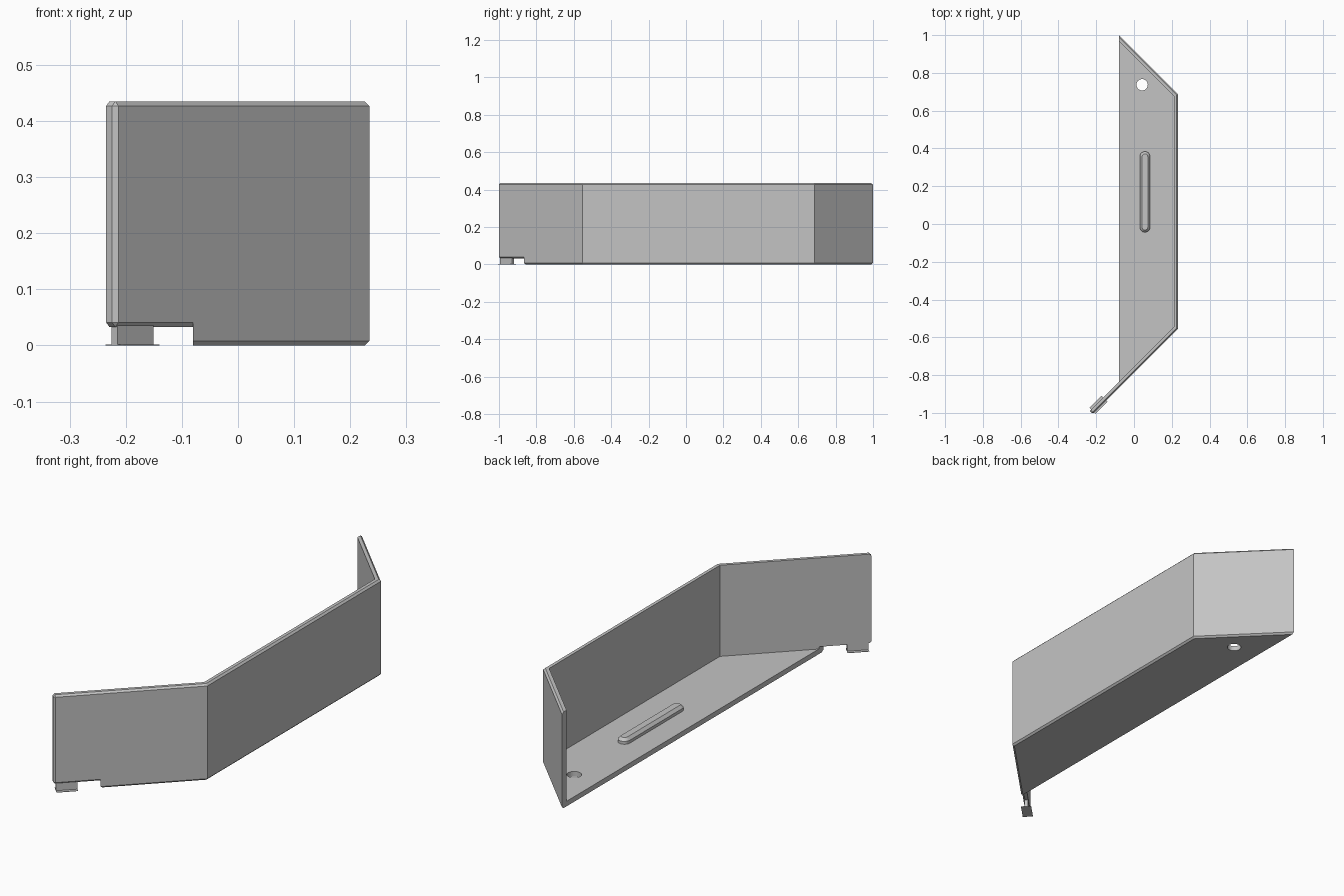
import bpy, bmesh, math
from mathutils import Vector, Matrix

cube = bpy.data.objects.get("Cube")
if cube:
    bpy.data.objects.remove(cube)

HEIGHT, WALL, CHAMFER, FLOOR = 0.435, 0.023, 0.008, 0.023
R2 = math.sqrt(2)

grey = bpy.data.materials.new("plain grey")
grey.use_nodes = True
grey.diffuse_color = (0.55, 0.55, 0.55, 1)
grey.node_tree.nodes["Principled BSDF"].inputs["Base Color"].default_value = (0.55, 0.55, 0.55, 1)


def loft(name, rings, cap_start=True):
    """Join equal rings of points into a closed part."""
    bm = bmesh.new()
    loops = [[bm.verts.new(p) for p in ring] for ring in rings]
    n = len(loops[0])
    for a, b in zip(loops, loops[1:]):
        for i in range(n):
            j = (i + 1) % n
            bm.faces.new((a[i], a[j], b[j], b[i]))
    if cap_start:
        bm.faces.new(loops[0][::-1])
    bm.faces.new(loops[-1])
    bmesh.ops.recalc_face_normals(bm, faces=bm.faces[:])
    mesh = bpy.data.meshes.new(name)
    bm.to_mesh(mesh)
    bm.free()
    mesh.materials.append(grey)
    obj = bpy.data.objects.new(name, mesh)
    bpy.context.collection.objects.link(obj)
    return obj


def section(low, inset=0.0):
    """Wall section as (depth from the outside, height), outer edges chamfered."""
    c, k = CHAMFER, inset
    return [(c + k, low + k), (k, low + c + k), (k, HEIGHT - c - k),
            (c + k, HEIGHT - k), (WALL, HEIGHT - k), (WALL, low + k)]


def place(corner, inward, profile):
    return [(corner[0] + inward[0] * d, corner[1] + inward[1] * d, z) for d, z in profile]


# Wall path: outer corner and mitre direction
MITRE = math.tan(math.pi / 8)
path = [((-0.08, 1.0), (0, -R2)), ((0.234, 0.686), (-1, -MITRE)),
        ((0.234, -0.553), (-1, MITRE)), ((-0.08, -0.867), (0, R2))]
loft("folded_wall", [place(p, m, section(0)) for p, m in path])

# Wall extension raised above the notch, with a chamfered end
normal = (-1 / R2, 1 / R2)
end = Vector((-0.213, -1.0))
tip = end - Vector((1, 1)) * CHAMFER / R2
end_profile = [(max(d, CHAMFER), min(max(z, 0.033 + CHAMFER), HEIGHT - CHAMFER))
               for d, z in section(0.033)]
loft("wall_extension", [place(*path[-1], section(0.033)),
                        place(end, normal, section(0.033)),
                        place(tip, normal, end_profile)], cap_start=False)

# Floor panel between the walls
outline = [(p[0] + m[0] * WALL, p[1] + m[1] * WALL) for p, m in path]
floor = loft("floor_panel", [[(x, y, z) for x, y in outline] for z in (0, FLOOR)])


def stadium(x, y0, y1, radius, z, steps=12):
    """Rounded slot outline running along y."""
    ring = []
    for centre, start in ((y1, 0), (y0, math.pi)):
        for i in range(steps + 1):
            a = start + math.pi * i / steps
            ring.append((x + radius * math.cos(a), centre + radius * math.sin(a), z))
    return ring


# Round hole through the floor
cutter = loft("hole_cutter", [[(0.043 + 0.03 * math.cos(i * math.pi / 16),
                                0.737 + 0.03 * math.sin(i * math.pi / 16), z)
                               for i in range(32)] for z in (-0.05, 0.1)])
cutter.hide_render = True
cutter.hide_viewport = True
cut = floor.modifiers.new("hole", 'BOOLEAN')
cut.operation = 'DIFFERENCE'
cut.solver = 'EXACT'
cut.object = cutter

# Raised rib with chamfered top
loft("floor_rib", [stadium(0.058, -0.017, 0.357, r, FLOOR + h)
                   for r, h in ((0.027, -0.004), (0.027, 0.013), (0.015, 0.025))])


def clip_box(name, length, width, low, high):
    """Box turned to follow the wall extension."""
    turn = Matrix.Translation((-0.188, -0.957, 0)) @ Matrix.Rotation(math.pi / 4, 4, 'Z')
    corners = [(-1, -1), (1, -1), (1, 1), (-1, 1)]
    return loft(name, [[turn @ Vector((sx * length / 2, sy * width / 2, z))
                        for sx, sy in corners] for z in (low, high)])


# Hanging clip: upright web and thin foot
clip_box("clip_web", 0.09, 0.015, 0, 0.04)
clip_box("clip_foot", 0.09, 0.045, 0, 0.002)
